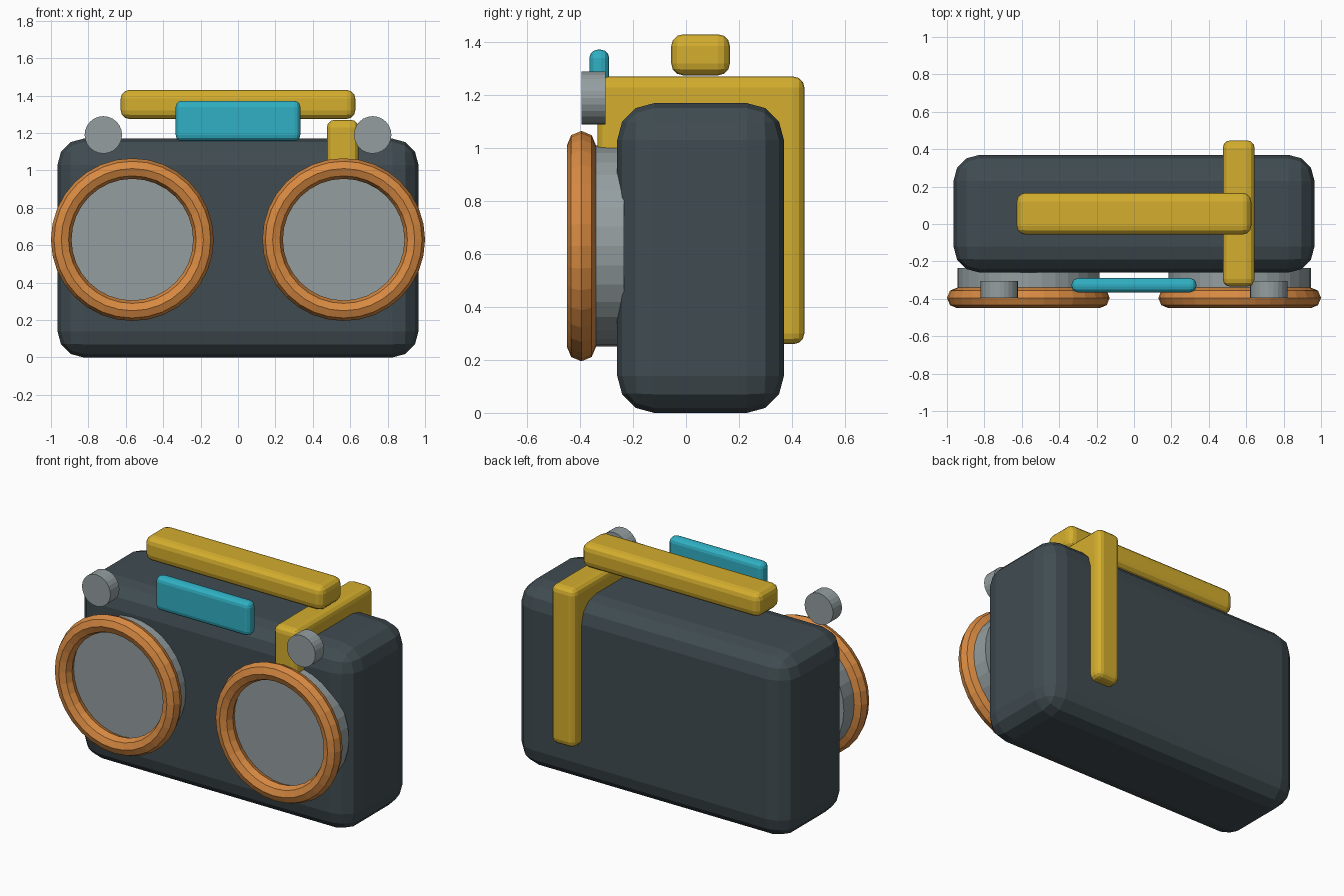
import bpy
import math

if "Cube" in bpy.data.objects:
    bpy.data.objects.remove(bpy.data.objects["Cube"])


def material(name, rgb):
    """Flat colour given as 0-255 sRGB, stored as linear."""
    m = bpy.data.materials.new(name)
    lin = [((c / 255 + 0.055) / 1.055) ** 2.4 for c in rgb]
    m.diffuse_color = (*lin, 1)
    m.use_nodes = True
    m.node_tree.nodes["Principled BSDF"].inputs["Base Color"].default_value = m.diffuse_color
    return m


SLATE = material("dark slate", (64, 76, 81))
MUSTARD = material("mustard yellow", (212, 174, 46))
GREY = material("cool grey", (148, 158, 160))
COPPER = material("copper orange", (216, 138, 66))
TEAL = material("teal", (48, 176, 195))


def finish(name, mat):
    ob = bpy.context.object
    ob.name = name
    ob.data.materials.append(mat)
    return ob


def rounded_box(name, mat, lo, hi, bevel, segments=3):
    """Box between two corners with rounded edges."""
    centre = [(a + b) / 2 for a, b in zip(lo, hi)]
    bpy.ops.mesh.primitive_cube_add(size=1, location=centre)
    ob = finish(name, mat)
    ob.scale = [b - a for a, b in zip(lo, hi)]
    bpy.ops.object.transform_apply(location=False, rotation=False, scale=True)
    mod = ob.modifiers.new("rounding", 'BEVEL')
    mod.width = bevel
    mod.segments = segments
    return ob


def front_cylinder(name, mat, x, z, radius, y0, y1, sides):
    """Cylinder whose axis runs front to back."""
    bpy.ops.mesh.primitive_cylinder_add(
        vertices=sides, radius=radius, depth=y1 - y0,
        location=(x, (y0 + y1) / 2, z), rotation=(math.pi / 2, 0, 0))
    return finish(name, mat)


# Main case
rounded_box("case", SLATE, (-0.965, -0.26, 0), (0.965, 0.37, 1.17), 0.14)

# Carry handle above the case
rounded_box("handle", MUSTARD, (-0.627, -0.056, 1.275), (0.627, 0.166, 1.43), 0.045)

# Strap running through the case, showing on top and at the back
rounded_box("strap", MUSTARD, (0.475, -0.335, 0.26), (0.645, 0.447, 1.27), 0.04)

# Display plate on the upper front edge
rounded_box("display", TEAL, (-0.333, -0.365, 1.157), (0.333, -0.29, 1.372), 0.032)

# Speakers with ring trims, and knobs, on both sides
for side, s in (("left", -1), ("right", 1)):
    front_cylinder(side + "_speaker", GREY, s * 0.565, 0.63, 0.38, -0.355, -0.235, 32)
    bpy.ops.mesh.primitive_torus_add(
        major_segments=32, minor_segments=8, major_radius=0.38, minor_radius=0.055,
        location=(s * 0.565, -0.395, 0.63), rotation=(math.pi / 2, 0, 0))
    finish(side + "_speaker_ring", COPPER)
    front_cylinder(side + "_knob", GREY, s * 0.72, 1.19, 0.1, -0.395, -0.305, 24)
